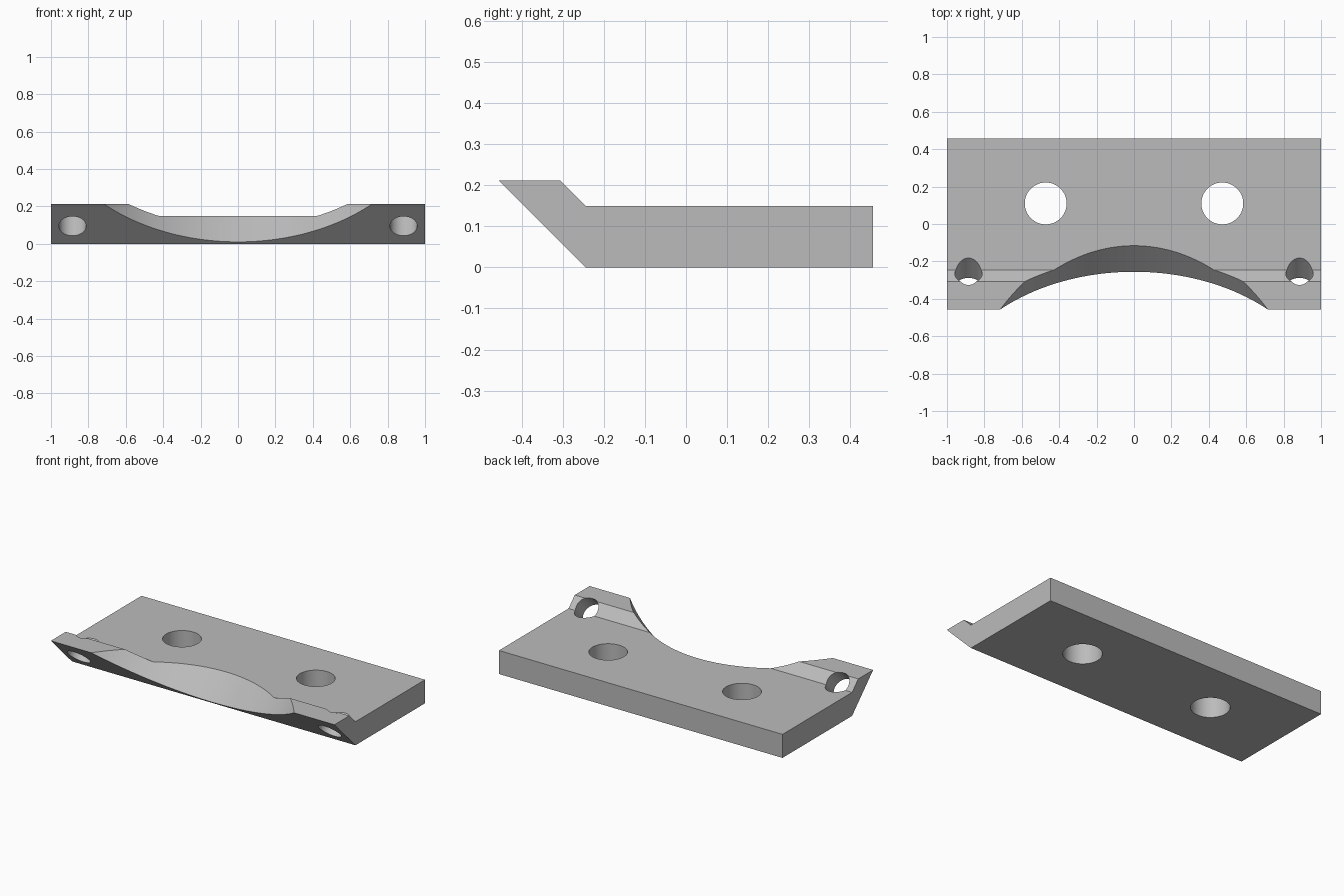
import bpy, bmesh, math
from mathutils import Vector

cube = bpy.data.objects.get("Cube")
if cube:
    bpy.data.objects.remove(cube, do_unlink=True)

# One plain grey for the whole part
grey = bpy.data.materials.new("plain_grey")
grey.use_nodes = True
colour = (0.5, 0.5, 0.5, 1)
grey.diffuse_color = colour
grey.node_tree.nodes["Principled BSDF"].inputs["Base Color"].default_value = colour

# Plate with raised, undercut front lip: side profile (y, z) swept along x
profile = [(0.456, 0), (0.456, 0.15), (-0.245, 0.15),
           (-0.307, 0.212), (-0.457, 0.212), (-0.245, 0)]
bm = bmesh.new()
face = bm.faces.new([bm.verts.new((-1, y, z)) for y, z in profile])
swept = bmesh.ops.extrude_face_region(bm, geom=[face])["geom"]
bmesh.ops.translate(bm, vec=(2, 0, 0),
                    verts=[g for g in swept if isinstance(g, bmesh.types.BMVert)])
bmesh.ops.recalc_face_normals(bm, faces=bm.faces)
mesh = bpy.data.meshes.new("mounting_plate")
bm.to_mesh(mesh)
bm.free()
plate = bpy.data.objects.new("mounting_plate", mesh)
bpy.context.collection.objects.link(plate)
mesh.materials.append(grey)


def drill(name, centre, radius, tilt=0, sides=64):
    """Cut a round hole through the plate, then discard the cutter."""
    bpy.ops.mesh.primitive_cylinder_add(vertices=sides, radius=radius, depth=2,
                                        location=centre, rotation=(tilt, 0, 0))
    cutter = bpy.context.object
    cutter.name = name
    cutter.hide_render = True
    cutter.data.materials.append(grey)
    cut = plate.modifiers.new(name, 'BOOLEAN')
    cut.operation = 'DIFFERENCE'
    cut.solver = 'EXACT'
    cut.object = cutter
    bpy.context.view_layer.objects.active = plate
    bpy.ops.object.modifier_apply(modifier=name)
    bpy.data.objects.remove(cutter, do_unlink=True)


# Wide scoop, square to the sloping front face
slope = math.radians(-45)
up_slope = Vector((0, -1, 1)).normalized()
scoop_radius = 1.04
drill("scoop_cutter", up_slope * (0.188 + scoop_radius), scoop_radius, slope, 256)

# Vertical bolt holes, and angled holes through the lip
for side in (-1, 1):
    drill("bolt_hole_cutter", (side * 0.472, 0.11, 0), 0.112)
    drill("angled_hole_cutter", (side * 0.885, -0.34, 0.095), 0.073, slope)

# Smooth bores with crisp edges
bpy.ops.object.select_all(action='DESELECT')
plate.select_set(True)
bpy.context.view_layer.objects.active = plate
bpy.ops.object.shade_smooth_by_angle(angle=math.radians(25))
